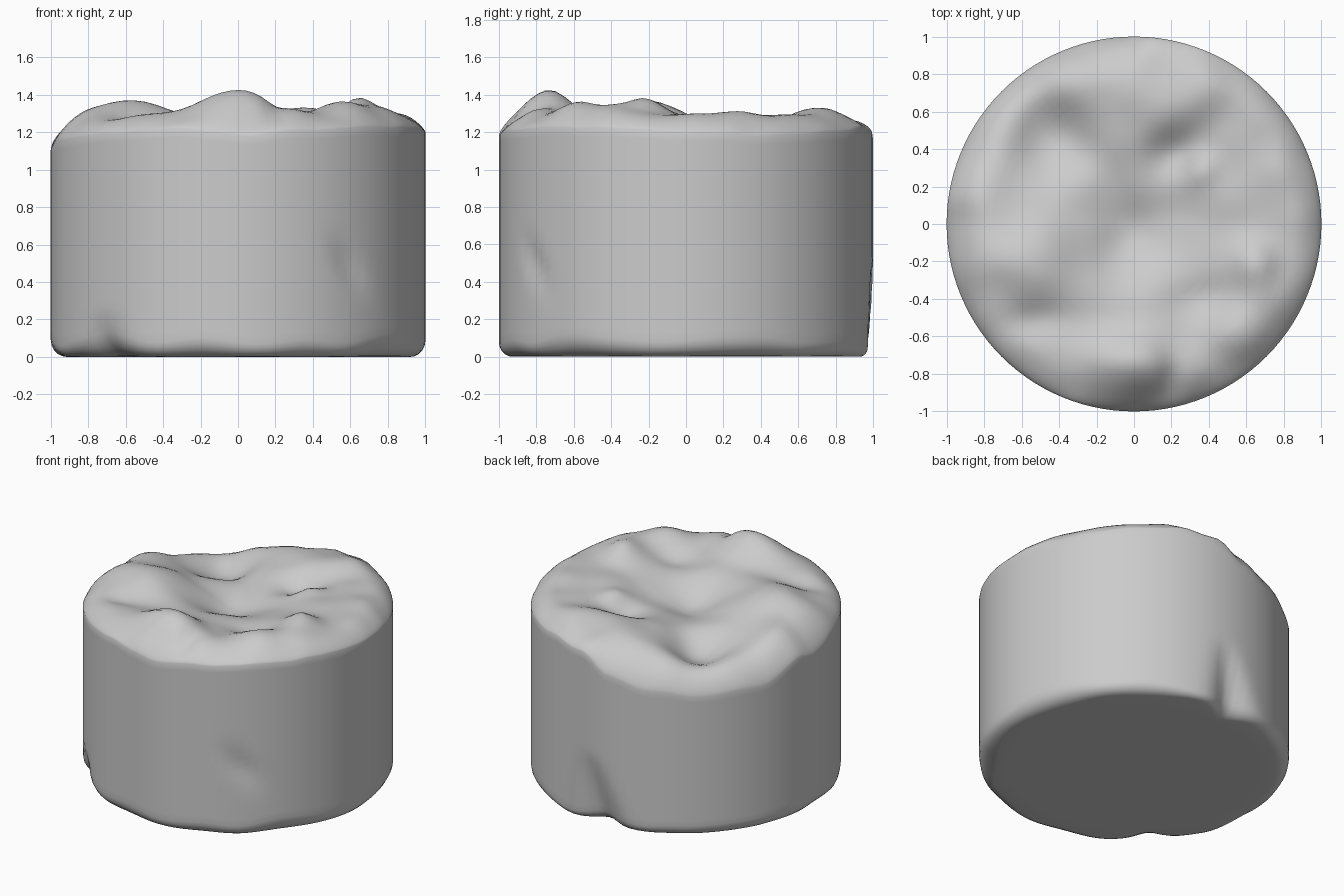
import bpy, bmesh, math
from mathutils import noise, Vector

if "Cube" in bpy.data.objects:
    bpy.data.objects.remove(bpy.data.objects["Cube"])

SEG = 112

# Height of the wall's upper edge around the drum: (degrees, z)
RIM = [(0, 1.2), (27, 1.18), (45, 1.2), (70, 1.22), (83, 1.2), (95, 1.08),
       (112, 1.02), (135, 1.0), (155, 1.02), (172, 1.13), (180, 1.1),
       (200, 1.16), (225, 1.19), (250, 1.22), (270, 1.18), (290, 1.21),
       (315, 1.23), (340, 1.22), (360, 1.2)]

# Lumps and hollows of the broken top: (x, y, spread x, spread y, height)
LUMPS = [(0, -.74, .26, .16, .14), (.65, -.2, .11, .12, .07),
         (.66, -.36, .18, .18, .05), (.56, -.56, .17, .13, .06),
         (-.55, -.2, .25, .2, .09), (-.55, -.52, .2, .09, -.03),
         (0, 0, .3, .27, -.15), (.2, .38, .18, .13, -.08),
         (.36, .3, .08, .09, .04), (.32, -.4, .16, .11, -.05),
         (.3, .7, .3, .15, .03), (-.45, .45, .26, .26, -.2),
         (.8, .25, .15, .2, .03), (.2, -.83, .06, .12, -.04)]


def bump(d, w):
    return math.exp(-(d / w) ** 2)


def rim_height(deg):
    for (a, za), (b, zb) in zip(RIM, RIM[1:]):
        if a <= deg <= b:
            t = (deg - a) / (b - a)
            n = noise.noise(Vector((math.cos(math.radians(deg)) * 6,
                                    math.sin(math.radians(deg)) * 6, 5)))
            return za + (zb - za) * t * t * (3 - 2 * t) + .015 * n


def top_field(x, y):
    z = 1.285 + .025 * noise.noise(Vector((x * 4, y * 4, 3)))
    for cx, cy, sx, sy, h in LUMPS:
        z += h * math.exp(-((x - cx) / sx) ** 2 - ((y - cy) / sy) ** 2)
    return z


def wall_radius(deg, z):
    r = 1.0
    # tapering groove at the back, chipped front-left foot, shallow front-right chip
    up = max(0, 1 - z / .5)
    r -= .1 * bump(deg - 86 - 5 * up, 3 + 5 * up) * up
    r -= .06 * bump(deg - 224, 6) * max(0, 1 - z / .24)
    r -= .025 * bump(deg - 306 + (z - .5) * 30, 4) * bump(z - .49, .13)
    return r


bm = bmesh.new()
rings = []


def add_ring(point):
    rings.append([bm.verts.new(point(360 * i / SEG)) for i in range(SEG)])


def polar(r, deg, z):
    a = math.radians(deg)
    return (r * math.cos(a), r * math.sin(a), z)


def foot_size(deg):
    a = math.radians(deg)
    n = noise.noise(Vector((math.cos(a) * 2.5, math.sin(a) * 2.5, 8)))
    return .08 + .05 * n + .05 * bump(deg - 226, 10) + .03 * bump(deg - 315, 20)


# Flat underside and worn bottom edge
for f in (.3, .6, .8):
    add_ring(lambda d, f=f: polar(f, d, 0))
for k in range(6):
    q = math.radians(90 * k / 5)

    def foot(d, q=q):
        z = foot_size(d) * (1 - math.cos(q))
        return polar(wall_radius(d, z) - foot_size(d) * (1 - math.sin(q)), d, z)
    add_ring(foot)

# Upright wall
for k in range(1, 25):
    def wall(d, t=k / 24):
        z = foot_size(d) + (rim_height(d) - foot_size(d)) * t
        return polar(wall_radius(d, z), d, z)
    add_ring(wall)

# Rounded shoulder running into the uneven top
for r in (.996, .988, .975, .955, .93, .9, .865, .83, .79, .75, .7, .65, .6,
          .55, .5, .45, .4, .35, .3, .25, .2, .15, .1, .05):
    def crown(d, r=r):
        x, y, _ = polar(r, d, 0)
        rim = rim_height(d)
        t = min(1, (1 - r) / (.13 + .75 * max(0, 1.24 - rim)))
        return (x, y, rim + (top_field(x, y) - rim) * (1 - (1 - t) ** 2) ** .75)
    add_ring(crown)

for lo, hi in zip(rings, rings[1:]):
    for i in range(SEG):
        j = (i + 1) % SEG
        bm.faces.new((lo[i], lo[j], hi[j], hi[i]))
bm.faces.new(rings[0][::-1])
tip = bm.verts.new((0, 0, top_field(0, 0)))
for i in range(SEG):
    bm.faces.new((rings[-1][i], rings[-1][(i + 1) % SEG], tip))
bmesh.ops.recalc_face_normals(bm, faces=bm.faces)

mesh = bpy.data.meshes.new("broken_stone_drum")
bm.to_mesh(mesh)
bm.free()
drum = bpy.data.objects.new("broken_stone_drum", mesh)
bpy.context.collection.objects.link(drum)
bpy.context.view_layer.objects.active = drum
drum.select_set(True)
bpy.ops.object.shade_smooth_by_angle(angle=math.radians(80))
